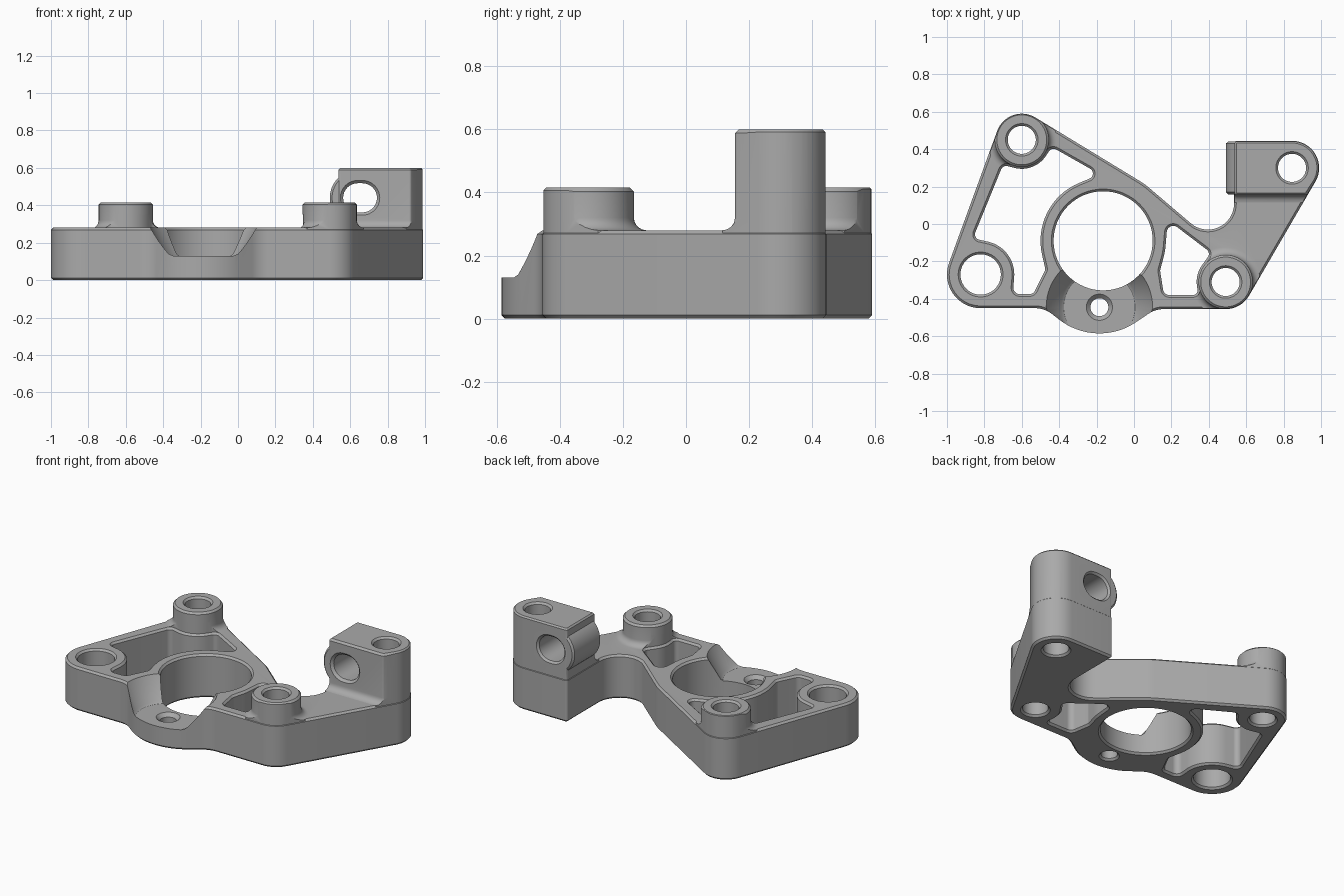
import bpy, bmesh
from math import atan2, acos, hypot, cos, sin, tau, radians
from mathutils import Matrix

if "Cube" in bpy.data.objects:
    bpy.data.objects.remove(bpy.data.objects["Cube"])

CH = 0.012          # edge chamfer
PLATE = 0.28        # plate thickness
BOSS = 0.415        # boss height
BLOCK = 0.60        # clamp block height

metal = bpy.data.materials.new("grey_metal")
metal.use_nodes = True
GREY = (0.40, 0.40, 0.40, 1)
metal.diffuse_color = GREY
metal.node_tree.nodes["Principled BSDF"].inputs["Base Color"].default_value = GREY


def belt(circles, grow):
    """Closed path tangent to circles (x, y, r); negative r bends inward."""
    cs = [(x, y, r + grow) for x, y, r in circles]
    n = len(cs)
    if n == 1:
        x, y, r = cs[0]
        return [(x + r * cos(tau * k / 64), y + r * sin(tau * k / 64)) for k in range(64)]
    normals = []
    for i in range(n):
        (ax, ay, ar), (bx, by, br) = cs[i], cs[(i + 1) % n]
        c = (ar - br) / hypot(bx - ax, by - ay)
        normals.append(atan2(by - ay, bx - ax) - acos(max(-1, min(1, c))))
    pts = []
    for i, (x, y, r) in enumerate(cs):
        start = normals[i - 1]
        turn = (normals[i] - start) % tau
        if circles[i][2] < 0:
            turn -= tau
        if abs(turn) > 0.9 * tau:
            turn = 0
        steps = 16
        for k in range(steps + 1):
            a = start + turn * k / steps
            pts.append((x + r * cos(a), y + r * sin(a)))
    return pts


def prism(name, circles, levels, along_y=False):
    """Stack of belt outlines at (height, grow) levels, capped at both ends."""
    bm = bmesh.new()
    rings = [[bm.verts.new((x, y, z)) for x, y in belt(circles, g)] for z, g in levels]
    for low, high in zip(rings, rings[1:]):
        for i in range(len(low)):
            j = (i + 1) % len(low)
            bm.faces.new((low[i], low[j], high[j], high[i]))
    bm.faces.new(rings[0][::-1])
    bm.faces.new(rings[-1])
    bmesh.ops.remove_doubles(bm, verts=bm.verts, dist=1e-5)
    if along_y:
        bm.transform(Matrix.Rotation(radians(90), 4, 'X'))
    bmesh.ops.recalc_face_normals(bm, faces=bm.faces)
    mesh = bpy.data.meshes.new(name)
    bm.to_mesh(mesh)
    bm.free()
    mesh.materials.append(metal)
    ob = bpy.data.objects.new(name, mesh)
    bpy.context.collection.objects.link(ob)
    return ob


def combine(target, other, operation):
    mod = target.modifiers.new(operation, 'BOOLEAN')
    mod.operation, mod.object, mod.solver = operation, other, 'EXACT'
    bpy.context.view_layer.objects.active = target
    bpy.ops.object.modifier_apply(modifier=mod.name)
    bpy.data.objects.remove(other)


# Main circle centres
RING = (-0.165, -0.09)
BACK = (-0.60, 0.45)
LEFT = (-0.82, -0.27)
FRONT = (0.49, -0.31)
LUG = (0.845, 0.30)
TAB = (-0.185, -0.445)

# Plate outline
outline = [(*LEFT, 0.18), (-0.53, -0.60, -0.15), (-0.185, -0.235, 0.35),
           (0.16, -0.605, -0.15), (*FRONT, 0.145), (*LUG, 0.145),
           (0.55, 0.43, 0.015), (0.395, 0.11, -0.14), (*RING, 0.375), (*BACK, 0.14)]
body = prism("mounting_bracket", outline,
             [(0, -CH), (CH, 0), (PLATE - CH, 0), (PLATE, -CH)])


def add_clipped(name, circles, top):
    """Raised part with a filleted foot, trimmed to the plate outline."""
    foot = [(PLATE + 0.04 - 0.04 * sin(a), 0.04 - 0.04 * cos(a))
            for a in (radians(d) for d in (90, 70, 50, 30, 15, 0))]
    part = prism(name, circles, [(0.2, 0.04)] + foot + [(top - CH, 0), (top, -CH)])
    trim = prism("trim", outline, [(0.1, -0.003), (0.7, -0.003)])
    combine(part, trim, 'INTERSECT')
    combine(body, part, 'UNION')


# Raised bosses and clamp block
add_clipped("back_boss", [(*BACK, 0.145)], BOSS)
add_clipped("front_boss", [(*FRONT, 0.145)], BOSS)
add_clipped("clamp_block", [(*LUG, 0.145), (0.55, 0.43, 0.015), (0.55, 0.17, 0.015),
                            (0.915, 0.17, 0.015)], BLOCK)

# Rounded ear around the cross slot
ear = prism("ear", [(0.64, 0.44, 0.149)],
            [(-0.44, -CH), (-0.43, 0), (-0.17, 0), (-0.158, -CH)], along_y=True)
combine(body, ear, 'UNION')

# Open pockets either side of the ring
left_pocket = [(*LEFT, -0.18), (-0.61, -0.34, 0.035), (-0.56, -0.34, 0.035),
               (-0.505, -0.24, 0.03), (*RING, -0.335), (-0.25, 0.27, 0.03),
               (-0.43, 0.372, 0.03), (*BACK, -0.155), (-0.683, 0.28, 0.03),
               (-0.82, -0.055, 0.03)]
right_pocket = [(0.19, -0.345, 0.035), (0.315, -0.355, 0.025), (*FRONT, -0.155),
                (0.37, -0.16, 0.03), (0.21, -0.045, 0.035), (*RING, -0.335),
                (0.17, -0.25, 0.03)]
for pocket in (left_pocket, right_pocket):
    cutter = prism("pocket", pocket, [(-0.01, CH), (0, CH), (CH, 0), (PLATE - CH, 0),
                                      (PLATE, CH), (0.35, CH)])
    combine(body, cutter, 'DIFFERENCE')

# Conical scoop above the front tab
scoop = prism("scoop", [(*TAB, 0.2)], [(0.13, -0.01), (0.14, 0.005), (0.3, 0.096)])
combine(body, scoop, 'DIFFERENCE')

# Vertical through holes with chamfered rims
for centre, r, top in ((RING, 0.265, PLATE), (LEFT, 0.108, PLATE), (BACK, 0.075, BOSS),
                       (FRONT, 0.075, BOSS), (LUG, 0.075, BLOCK), (TAB, 0.048, 0.12)):
    rim = CH + 0.01
    cutter = prism("hole", [(*centre, r)], [(-0.01, rim), (CH, 0), (top - CH, 0),
                                            (top + 0.01, rim), (top + 0.02, rim)])
    combine(body, cutter, 'DIFFERENCE')

# Cross slot through the clamp block
slot = prism("slot", [(0.64, 0.44, 0.078), (0.665, 0.44, 0.078)],
             [(-0.46, 0.03), (-0.43, 0), (-0.17, 0), (-0.14, 0.03)], along_y=True)
combine(body, slot, 'DIFFERENCE')

# Smooth curved walls, crisp edges
bpy.ops.object.select_all(action='DESELECT')
body.select_set(True)
bpy.context.view_layer.objects.active = body
bpy.ops.object.shade_smooth_by_angle(angle=radians(30))
